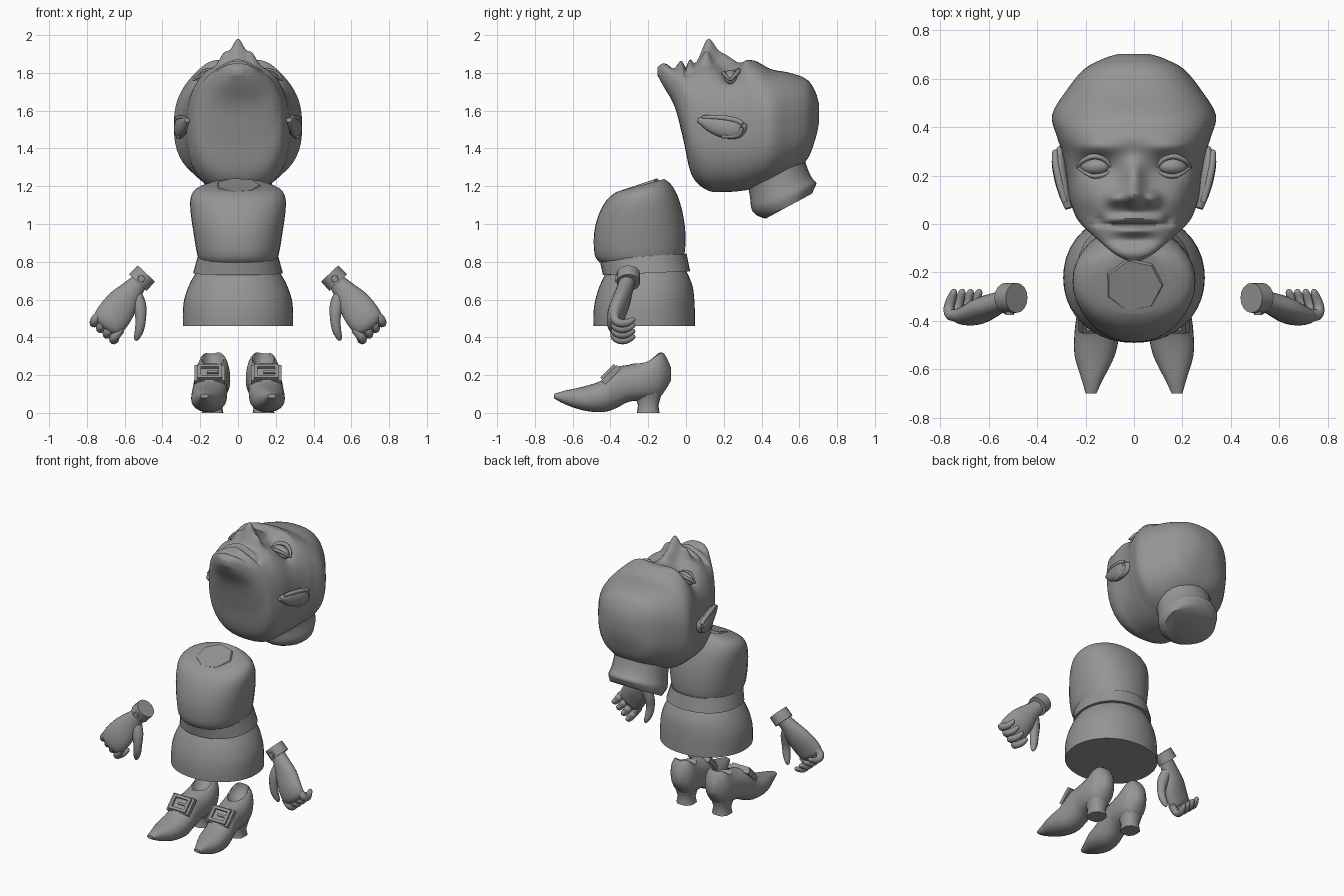
import bpy, bmesh, math
from mathutils import Vector, Matrix

clay = bpy.data.materials.new("plain grey")
clay.diffuse_color = (0.3, 0.3, 0.3, 1)


def finish(name, bm, smooth=40):
    bmesh.ops.recalc_face_normals(bm, faces=bm.faces)
    me = bpy.data.meshes.new(name)
    bm.to_mesh(me)
    bm.free()
    ob = bpy.data.objects.new(name, me)
    bpy.context.collection.objects.link(ob)
    me.materials.append(clay)
    bpy.ops.object.select_all(action='DESELECT')
    ob.select_set(True)
    bpy.context.view_layer.objects.active = ob
    bpy.ops.object.shade_smooth_by_angle(angle=math.radians(smooth))
    return ob


def loft(name, rings, smooth=40):
    """Skin a list of equal-length closed rings and cap both ends."""
    bm = bmesh.new()
    vs = [[bm.verts.new(p) for p in r] for r in rings]
    n = len(vs[0])
    for a, b in zip(vs, vs[1:]):
        for i in range(n):
            j = (i + 1) % n
            bm.faces.new((a[i], a[j], b[j], b[i]))
    bm.faces.new(vs[0])
    bm.faces.new(vs[-1])
    return finish(name, bm, smooth)


def dense(rows, steps):
    """Catmull-Rom interpolation between rows of numbers."""
    rows = [Vector(r) for r in rows]
    out = []
    for i in range(len(rows) - 1):
        p0, p1, p2, p3 = (rows[max(0, min(len(rows) - 1, i + k))] for k in (-1, 0, 1, 2))
        for s in range(steps):
            t = s / steps
            out.append(0.5 * (2 * p1 + (p2 - p0) * t + (2 * p0 - 5 * p1 + 4 * p2 - p3) * t * t
                              + (3 * p1 - p0 - 3 * p2 + p3) * t ** 3))
    return out + [rows[-1]]


def oval(n, e=2.0):
    """Unit superellipse."""
    pts = []
    for i in range(n):
        a = 2 * math.pi * i / n
        c, s = math.cos(a), math.sin(a)
        r = (abs(c) ** e + abs(s) ** e) ** (-1 / e)
        pts.append((c * r, s * r))
    return pts


def tube(name, rows, wide, n=12, mirror=1, steps=3):
    """Tube along rows of (x, y, z, half width, half depth)."""
    pts = dense(rows, steps)
    rings = []
    for i, p in enumerate(pts):
        c = Vector(p[:3])
        d = Vector(pts[min(i + 1, len(pts) - 1)][:3]) - Vector(pts[max(i - 1, 0)][:3])
        u = Vector(wide)
        u = (u - d * u.dot(d) / d.length_squared).normalized()
        v = d.normalized().cross(u)
        ring = [c + u * a * p[3] + v * b * p[4] for a, b in oval(n)]
        rings.append([(q.x * mirror, q.y, q.z) for q in ring])
    return loft(name, rings, 60)


def ball(name, loc, size, rot=(0, 0, 0)):
    bm = bmesh.new()
    bmesh.ops.create_uvsphere(bm, u_segments=20, v_segments=12, radius=1)
    m = Matrix.Rotation(rot[2], 4, 'Z') @ Matrix.Rotation(rot[1], 4, 'Y') @ Matrix.Rotation(rot[0], 4, 'X')
    bm.transform(Matrix.Translation(loc) @ m @ Matrix.Diagonal((*size, 1)))
    return finish(name, bm, 60)


# Head: sections along y as (y, half width, bottom z, top z)
head = [(-.150, .03, 1.785, 1.83), (-.12, .085, 1.73, 1.85), (-.06, .155, 1.62, 1.835), (-.015, .205, 1.45, 1.835),
        (.03, .24, 1.26, 1.835), (.11, .268, 1.18, 1.84), (.2, .278, 1.17, 1.84), (.29, .295, 1.175, 1.85),
        (.36, .318, 1.19, 1.865), (.45, .338, 1.22, 1.82), (.55, .28, 1.27, 1.80), (.64, .205, 1.34, 1.765),
        (.685, .12, 1.45, 1.70), (.703, .06, 1.53, 1.64)]
# Facial relief as (|x|, y, x spread, y spread, height)
relief = [(0, .115, .05, .045, .12), (0, .19, .038, .07, .06), (.075, .105, .032, .03, .06),
          (.155, .235, .075, .045, -.05), (.15, .315, .09, .03, .025), (.17, .10, .07, .06, .015),
          (0, .022, .09, .016, .035), (0, -.028, .075, .018, .03), (.06, -.002, .09, .008, -.02),
          (0, -.07, .09, .018, -.015), (.14, .015, .02, .02, -.018), (0, .275, .05, .03, -.005)]
rings = []
for y, w, zb, zt in dense(head, 8):
    ring = []
    for a, b in oval(128, 2.5):
        x, z = a * w, (zb + zt) / 2 + b * (zt - zb) / 2
        if b > 0:
            fade = min(1, b * 1.6)
            z += fade * sum(h * math.exp(-((abs(x) - x0) / sx) ** 2 - ((y - y0) / sy) ** 2)
                            for x0, y0, sx, sy, h in relief)
        ring.append((x, y, z))
    rings.append(ring)
loft("head", rings, 60)

# Neck stump at the back of the head, with a flat slanted end
tube("neck", [(0, .44, 1.42, .21, .19), (0, .47, 1.30, .18, .165), (0, .50, 1.20, .18, .17),
              (0, .522, 1.14, .19, .185), (0, .545, 1.095, .175, .14)], (1, 0, 0), 24)

for s in (1, -1):
    # Eyes with lids, and ears
    ball("eyeball", (s * .16, .238, 1.775), (.062, .036, .04), (0, s * .25, 0))
    tube("upper_eyelid", [(.085, .225, 1.795, .006, .006), (.12, .268, 1.81, .012, .012), (.165, .28, 1.81, .013, .012),
                          (.21, .262, 1.79, .012, .01), (.235, .235, 1.76, .006, .006)], (0, 0, 1), 8, s)
    tube("lower_eyelid", [(.085, .225, 1.795, .005, .005), (.13, .202, 1.80, .01, .009),
                          (.18, .2, 1.795, .01, .009), (.235, .235, 1.76, .005, .005)], (0, 0, 1), 8, s)
    tube("ear", [(.27, .065, 1.55, .012, .015), (.285, .12, 1.535, .04, .024), (.30, .19, 1.515, .055, .03),
                 (.31, .26, 1.505, .055, .03), (.305, .30, 1.515, .035, .02), (.30, .32, 1.525, .008, .008)],
         (0, 0, 1), 16, s)
    tube("ear_rim", [(.285, .09, 1.565, .01, .012), (.305, .16, 1.565, .013, .015), (.322, .24, 1.555, .014, .015),
                     (.326, .295, 1.53, .014, .013), (.322, .27, 1.47, .013, .012), (.312, .19, 1.465, .012, .012)],
         (0, 0, 1), 8, s)


def body(name, rows, n=32, e=2.2, smooth=40, steps=3):
    """Upright part from (z front, z back, half width, y front, y back)."""
    rings = []
    for zf, zb, w, y0, y1 in dense(rows, steps):
        rings.append([(a * w, (y0 + y1) / 2 + b * (y1 - y0) / 2, (zf + zb) / 2 + b * (zb - zf) / 2)
                      for a, b in oval(n, e)])
    return loft(name, rings, smooth)


# Torso, belt and skirt
body("bodice", [(.785, .81, .195, -.44, -.03), (.83, .84, .215, -.482, -.008), (.95, .95, .235, -.487, -.003),
                (1.05, 1.06, .25, -.462, -.018), (1.12, 1.15, .252, -.425, -.045), (1.155, 1.21, .225, -.39, -.08),
                (1.17, 1.238, .16, -.368, -.115)])
body("neck_seat", [(1.16, 1.22, .13, -.365, -.13), (1.172, 1.243, .115, -.36, -.15)], 7, 2, 20, 1)
body("belt", [(.80, .84, .195, -.45, -.0), (.815, .843, .213, -.458, .003), (.73, .75, .238, -.44, .022),
              (.73, .75, .2, -.40, -.0)], 32, 2.2, 30, 1)
body("skirt", [(.46, .46, .292, -.49, .048), (.53, .53, .292, -.49, .047), (.60, .60, .285, -.48, .044),
               (.67, .67, .262, -.458, .035), (.73, .73, .23, -.43, .012), (.77, .77, .2, -.41, -.01)], 40, 2.1, 40)

for s in (1, -1):
    # Cuff with a button
    across = (.73, 0, .68)
    tube("cuff", [(.485, -.305, .738, .062, .062), (.53, -.305, .69, .064, .062)], across, 16, s, 1)
    tube("cuff_button", [(.513, -.355, .71, .02, .02), (.513, -.376, .71, .018, .018)], across, 10, s, 1)
    # Hand, thumb and curled fingers
    tube("hand", [(.515, -.31, .70, .045, .042), (.56, -.325, .65, .058, .044), (.61, -.345, .585, .083, .048),
                  (.655, -.37, .52, .092, .046), (.69, -.38, .475, .085, .038), (.705, -.375, .455, .06, .02)],
         across, 20, s)
    tube("thumb", [(.545, -.32, .645, .03, .03), (.522, -.34, .57, .036, .032), (.515, -.35, .50, .028, .026),
                   (.522, -.345, .44, .024, .023), (.535, -.335, .40, .016, .016), (.54, -.333, .383, .006, .006)],
         (1, 0, 0), 12, s)
    for k in range(4):
        t = (k - 1.5) / 1.5
        x, z = .69 + t * .052, .468 + t * .045
        tube("finger", [(x - .02, -.375, z + .02, .022, .024), (x + .015, -.375, z - .02, .024, .024),
                        (x + .022, -.345, z - .038, .022, .022), (x + .012, -.31, z - .035, .02, .02),
                        (x + .002, -.28, z - .02, .014, .014), (x, -.27, z - .015, .005, .005)], across, 10, s)

# Shoes: sections along y as (y, centre x, half width, bottom z, top z)
shoe = [(-.70, .178, .022, .078, .10), (-.64, .172, .045, .045, .118), (-.54, .162, .084, .012, .14),
        (-.44, .152, .093, .004, .175), (-.37, .146, .09, .025, .24), (-.30, .14, .09, .06, .255),
        (-.22, .135, .094, .065, .28), (-.15, .132, .085, .075, .33), (-.11, .13, .062, .12, .305),
        (-.08, .13, .025, .17, .24)]
for s in (1, -1):
    rings = [[(s * (xc + a * w), y, (zb + zt) / 2 + b * (zt - zb) / 2) for a, b in oval(24, 2.3)]
             for y, xc, w, zb, zt in dense(shoe, 3)]
    upper = loft("shoe", rings, 45)
    # Foot opening
    hole = ball("foot_opening_cutter", (s * .134, -.205, .31), (.064, .088, .085), (.35, 0, 0))
    hole.hide_render = True
    hole.hide_set(True)
    cut = upper.modifiers.new("opening", 'BOOLEAN')
    cut.operation, cut.object, cut.solver = 'DIFFERENCE', hole, 'EXACT'
    # Flared heel
    loft("heel", [[(s * (.135 + a * w), -.2 + b * d, z) for a, b in oval(12, 3)]
                  for z, w, d in ((0, .058, .06), (.04, .05, .054), (.08, .06, .065), (.13, .075, .08))], 45)
    # Strap plate, buckle frame and prong lying on the sloping instep
    slope = Matrix.Translation((s * .15, -.402, .207)) @ Matrix.Rotation(math.radians(45), 4, 'X')
    for name, x, y, z, w, h, d in (("instep_strap", 0, 0, -.008, .16, .115, .03),
                                   ("buckle_side", -.055, 0, .012, .018, .10, .02),
                                   ("buckle_side", .055, 0, .012, .018, .10, .02),
                                   ("buckle_bar", 0, .041, .012, .128, .018, .02),
                                   ("buckle_bar", 0, -.041, .012, .128, .018, .02),
                                   ("buckle_prong", .015, 0, .010, .06, .014, .016)):
        bm = bmesh.new()
        bmesh.ops.create_cube(bm, size=1)
        bm.transform(slope @ Matrix.Translation((x, y, z)) @ Matrix.Diagonal((w, h, d, 1)))
        finish(name, bm, 30)
